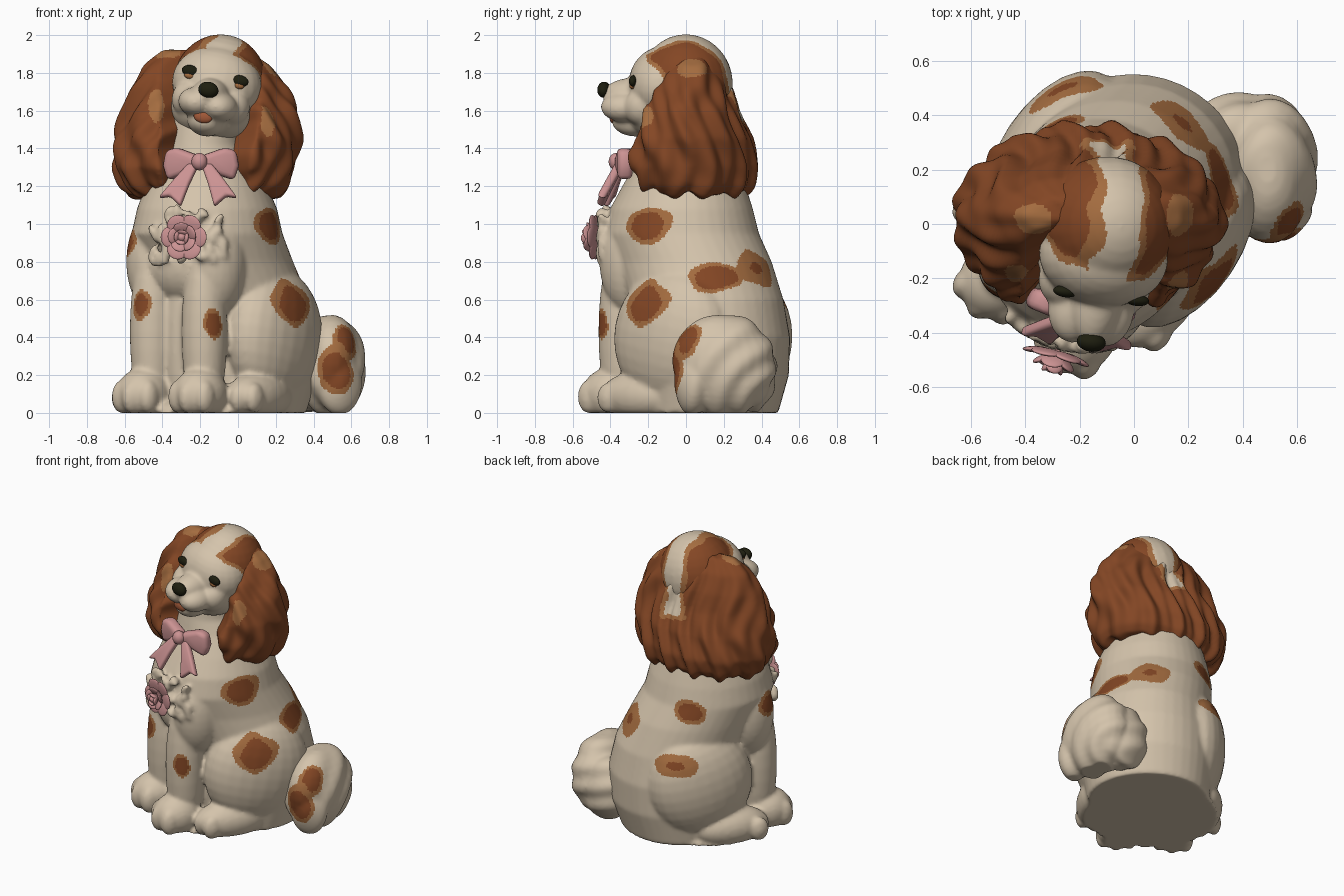
import bpy, bmesh, math, random
from mathutils import Matrix, Vector, noise

random.seed(4)
if "Cube" in bpy.data.objects:
    bpy.data.objects.remove(bpy.data.objects["Cube"])


def material(name, rgb):
    m = bpy.data.materials.new(name)
    m.use_nodes = True
    m.diffuse_color = (*rgb, 1)
    m.node_tree.nodes["Principled BSDF"].inputs["Base Color"].default_value = (*rgb, 1)
    return m


cream = material("cream", (0.66, 0.55, 0.41))
brown = material("chestnut brown", (0.23, 0.062, 0.018))
tan = material("light brown", (0.37, 0.15, 0.05))
pink = material("rose pink", (0.6, 0.29, 0.29))
dark = material("dark olive", (0.013, 0.013, 0.005))
rust = material("rust mouth", (0.36, 0.1, 0.04))
COAT = [cream, brown, tan]


def turn(degrees, axis):
    return Matrix.Rotation(math.radians(degrees), 4, axis)


def blob(bm, centre, radii, rot=Matrix()):
    m = Matrix.Translation(centre) @ rot @ Matrix.Diagonal((*radii, 1))
    bmesh.ops.create_uvsphere(bm, u_segments=24, v_segments=16, radius=1, matrix=m)


def loft(bm, rings):
    loops = [[bm.verts.new(p) for p in ring] for ring in rings]
    n = len(loops[0])
    faces = [bm.faces.new(loops[0]), bm.faces.new(loops[-1])]
    for a, b in zip(loops, loops[1:]):
        for i in range(n):
            faces.append(bm.faces.new((a[i], a[(i + 1) % n], b[(i + 1) % n], b[i])))
    bmesh.ops.recalc_face_normals(bm, faces=faces)


def make(name, bm, mats, frame=Matrix()):
    me = bpy.data.meshes.new(name)
    bm.to_mesh(me)
    bm.free()
    for m in mats:
        me.materials.append(m)
    me.polygons.foreach_set("use_smooth", [True] * len(me.polygons))
    ob = bpy.data.objects.new(name, me)
    bpy.context.collection.objects.link(ob)
    ob.matrix_world = frame
    return ob


def sculpt(name, bm, frame=Matrix(), voxel=0.013, smooth=6, ripple=None):
    """Fuse the overlapping lumps in bm into one smooth skin."""
    ob = make(name, bm, [], frame)
    mod = ob.modifiers.new("fuse", "REMESH")
    mod.mode, mod.voxel_size = "VOXEL", voxel
    mod = ob.modifiers.new("soften", "SMOOTH")
    mod.factor, mod.iterations = 0.5, smooth
    dg = bpy.context.evaluated_depsgraph_get()
    me = bpy.data.meshes.new_from_object(ob.evaluated_get(dg))
    ob.modifiers.clear()
    ob.data = me
    if ripple:
        moves = [v.normal * ripple(v.co) for v in me.vertices]
        for v, d in zip(me.vertices, moves):
            v.co += d
    for m in COAT:
        me.materials.append(m)
    me.polygons.foreach_set("use_smooth", [True] * len(me.polygons))
    bpy.context.view_layer.update()
    return ob


def paint(ob, rule):
    for p in ob.data.polygons:
        p.material_index = rule(p.center)


def flatten(verts):
    for v in verts:
        v.co.z = max(v.co.z, 0)


def spot_rule(ob, spots, base=0):
    """Ragged oval patches with a light rim, snapped to the surface."""
    inv = ob.matrix_world.inverted()
    placed = [(ob.closest_point_on_mesh(inv @ Vector(s[:3]))[1], *s[3:]) for s in spots]

    def rule(p):
        wob = 1 + 0.3 * noise.noise(p * 9)
        for c, wide, tall, core in placed:
            d = p - c
            r = wob * math.hypot(math.hypot(d.x, d.y) / wide, d.z / tall)
            if r < core:
                return 1
            if r < 1:
                return 2
        return base
    return rule


# Body: lofted torso with mirrored legs, haunches and paws on a closed base
body_frame = Matrix.Translation((-0.08, 0.1, 0)) @ turn(-34, "Z")
bm = bmesh.new()
torso = [(0, .04, .05, .39, .36), (.2, .05, .08, .42, .4), (.4, .05, .08, .42, .41),
         (.6, .04, .03, .4, .42), (.8, .01, -.07, .39, .43), (.95, 0, -.15, .39, .42),
         (1.08, 0, -.15, .365, .385), (1.2, -.01, -.14, .32, .33), (1.32, -.01, -.15, .25, .25),
         (1.42, 0, -.18, .19, .2), (1.6, 0, -.17, .18, .18)]
loft(bm, [[(x + rx * math.cos(a), y + ry * math.sin(a), z)
           for a in [math.tau * i / 40 for i in range(40)]] for z, x, y, rx, ry in torso])
blob(bm, (0, -.13, 0), (.43, .42, .12))                                   # base
blob(bm, (0, -.36, .4), (.13, .11, .5))                                   # web between legs
blob(bm, (0, -.36, .78), (.26, .17, .2))                                  # lower chest
for s in (-1, 1):
    blob(bm, (s * .29 + .03, .01, .4), (.2, .35, .37), turn(-12, "X"))    # haunch
    blob(bm, (s * .34 + .01, -.17, .09), (.13, .25, .13))                 # hind foot
    blob(bm, (s * .165, -.42, .43), (.12, .125, .5))                      # front leg
    blob(bm, (s * .2, -.34, .8), (.15, .17, .28))                         # shoulder
    blob(bm, (s * .18, -.48, .1), (.14, .16, .14))                        # front paw
    for t in (-1, 0, 1):
        blob(bm, (s * .18 + t * .085, -.59 + .03 * abs(t), .085), (.05, .065, .09))
        blob(bm, (s * .35 + t * .075, -.36 + .03 * abs(t), .08), (.045, .065, .08))
# Tufted chest fur around the flower
for i in range(44):
    a, z = .33 + random.uniform(-.52, .5), random.uniform(.79, 1.07)
    blob(bm, (.42 * math.sin(a), -.15 - .43 * math.cos(a), z), (.02, .03, .04),
         turn(random.uniform(-50, 50), "Y"))
flatten(bm.verts)
body = sculpt("body", bm, body_frame, smooth=6)
flatten(body.data.vertices)
paint(body, spot_rule(body, [
    (.14, -.19, .98, .14, .1, .75), (.29, -.21, .57, .14, .13, .78), (.36, .17, .74, .14, .085, .75),
    (.2, .4, .78, .14, .1, .3), (-.53, -.27, .58, .055, .08, .75), (-.14, -.42, .47, .055, .08, .75),
    (-.62, -.1, .9, .1, .07, .7), (-.27, .33, .92, .11, .085, .7), (-.25, .47, .58, .17, .065, .3)]))

# Tail: bushy curl resting beside the rump
bm = bmesh.new()
blob(bm, (.49, .2, .25), (.185, .275, .275))
blob(bm, (.38, .33, .22), (.18, .15, .22))
blob(bm, (.53, .05, .16), (.12, .12, .17))


def strands(p):
    y, z = p.y - .42, p.z + .02
    return .007 * math.sin(42 * math.hypot(y, z) + 3 * math.atan2(z, y) + 12 * p.x)


tail = sculpt("tail", bm, ripple=strands)
flatten(tail.data.vertices)
paint(tail, spot_rule(tail, [(.53, -.05, .22, .1, .13, .72), (.58, .0, .39, .08, .13, .72)]))

# Head: cranium, face, jaw and muzzle, slightly tilted
head_frame = Matrix.Translation((-.1, -.02, 1.74)) @ turn(-7, "Z") @ turn(11.5, "Y")
bm = bmesh.new()
blob(bm, (0, .02, .0), (.25, .25, .265))
blob(bm, (0, -.1, .0), (.24, .185, .2))
blob(bm, (0, -.1, -.14), (.22, .2, .16))
blob(bm, (0, -.24, -.055), (.1, .19, .09))
blob(bm, (0, -.25, -.2), (.1, .13, .08))
for s in (-1, 1):
    blob(bm, (s * .06, -.3, -.11), (.1, .13, .08))
    blob(bm, (s * .12, -.2, -.1), (.09, .1, .1))
head = sculpt("head", bm, head_frame, voxel=.011, smooth=8)


def crown(p):
    m = min(abs(p.x) - .07, p.y + .9 * p.z + .02) + .04 * noise.noise(p * 8)
    return 1 if m > .035 else 2 if m > 0 else 0


paint(head, crown)

# Ears: wavy hair hanging at both sides and round the back, open at the face
levels = [(1.15, -.57, .23, .3, -.18, 30), (1.2, -.62, .27, .35, -.24, 30),
          (1.3, -.66, .3, .37, -.29, 30), (1.45, -.65, .33, .34, -.28, 31),
          (1.6, -.61, .31, .27, -.22, 35), (1.72, -.57, .26, .235, -.17, 41),
          (1.84, -.5, .18, .18, -.1, 48), (1.92, -.4, .06, .1, -.03, 50)]
rings = []
for z, left, right, back, front, gap in levels:
    cx, rx = (left + right) / 2, (right - left) / 2
    ring = [(cx, .03, z)]
    for i in range(49):
        t = math.radians(gap + (360 - 2 * gap) * i / 48)
        ry = (.03 - front) / .85 if math.cos(t) > 0 else back - .03
        ring.append((cx + rx * math.sin(t), .03 - ry * math.cos(t), z))
    rings.append(ring)
bm = bmesh.new()
loft(bm, rings)


def locks(p):
    a = math.atan2(p.x + .17, -p.y)
    fade = min(1, max(0.15, (1.95 - p.z) * 3))
    return fade * (.015 * math.sin(12 * a + 2.5 * math.sin(9 * p.z))
                   + .008 * math.sin(23 * a + 4 * math.sin(7 * p.z + a)))


ears = sculpt("ears", bm, smooth=12, ripple=locks)
streaks = spot_rule(ears, [(-.45, -.22, 1.64, .045, .12, 0), (.16, -.22, 1.57, .045, .11, 0),
                           (-.37, .02, 1.9, .07, .06, 0), (.17, .03, 1.82, .08, .06, 0)], 1)
to_head = head_frame.inverted()


def ear_rule(p):
    q = to_head @ p
    edge = max(abs(q.x) - .055, -.19 - q.z, -q.y) + .03 * noise.noise(p * 8)
    return 0 if edge < 0 else 2 if edge < .03 else streaks(p)


paint(ears, ear_rule)


# Face features, set onto the head surface
def feature(name, x, z, radii, mat, lift=0):
    y = head.ray_cast(Vector((x, -2, z)), Vector((0, 1, 0)))[1].y
    bm = bmesh.new()
    blob(bm, (x, y - lift, z), radii)
    make(name, bm, [mat], head_frame)


for side, s in (("right", -1), ("left", 1)):
    feature(side + "_eye", s * .135, .045, (.046, .022, .03), dark)
    feature(side + "_iris", s * .135, .02, (.028, .016, .018), tan)
feature("nose", 0, -.03, (.054, .035, .042), dark)
feature("mouth", -.005, -.178, (.05, .018, .032), rust)


# Ribbon bow under the chin
def ribbon(name, pts, depth, frame):
    bm = bmesh.new()
    loft(bm, [[(x, y, z) for x, z in pts] for y in (-depth / 2, depth / 2)])
    ob = make(name, bm, [pink], frame)
    mod = ob.modifiers.new("soft edge", "BEVEL")
    mod.width, mod.segments = depth * .35, 3


bow = Matrix.Translation((-.2, -.34, 1.33)) @ turn(-8, "Z")
loop = [(0, .03), (.06, .05), (.13, .075), (.19, .06), (.205, -.02), (.18, -.1), (.11, -.075), (0, -.03)]
strip = [(.0, .0), (.06, -.01), (.13, -.1), (.21, -.21), (.15, -.2), (.09, -.26), (.05, -.13)]
for side, s in (("right", -1), ("left", 1)):
    ribbon(side + "_bow_loop", [(s * x, z) for x, z in loop], .08, bow @ turn(s * 14, "Z"))
    ribbon(side + "_bow_tail", [(s * x, z) for x, z in strip], .045, bow @ turn(-24, "X"))
bm = bmesh.new()
blob(bm, (0, -.03, 0), (.042, .04, .046))
make("bow_knot", bm, [pink], bow)

# Rose on the chest: rings of tilted petals round a bud
rose = Matrix.Translation((-.285, -.48, .93)) @ turn(-15, "Z") @ turn(90, "X")
bm = bmesh.new()
for count, radius, size, height, tilt in ((6, .075, .052, .0, -12), (5, .045, .04, .025, -35), (4, .022, .028, .045, -60)):
    for i in range(count):
        spin = turn(360 * i / count + 20 * count, "Z")
        blob(bm, spin @ Vector((radius, 0, height)), (size, size * 1.1, .012), spin @ turn(tilt, "Y"))
blob(bm, (0, 0, .025), (.03, .03, .045))
make("rose", bm, [pink], rose)
